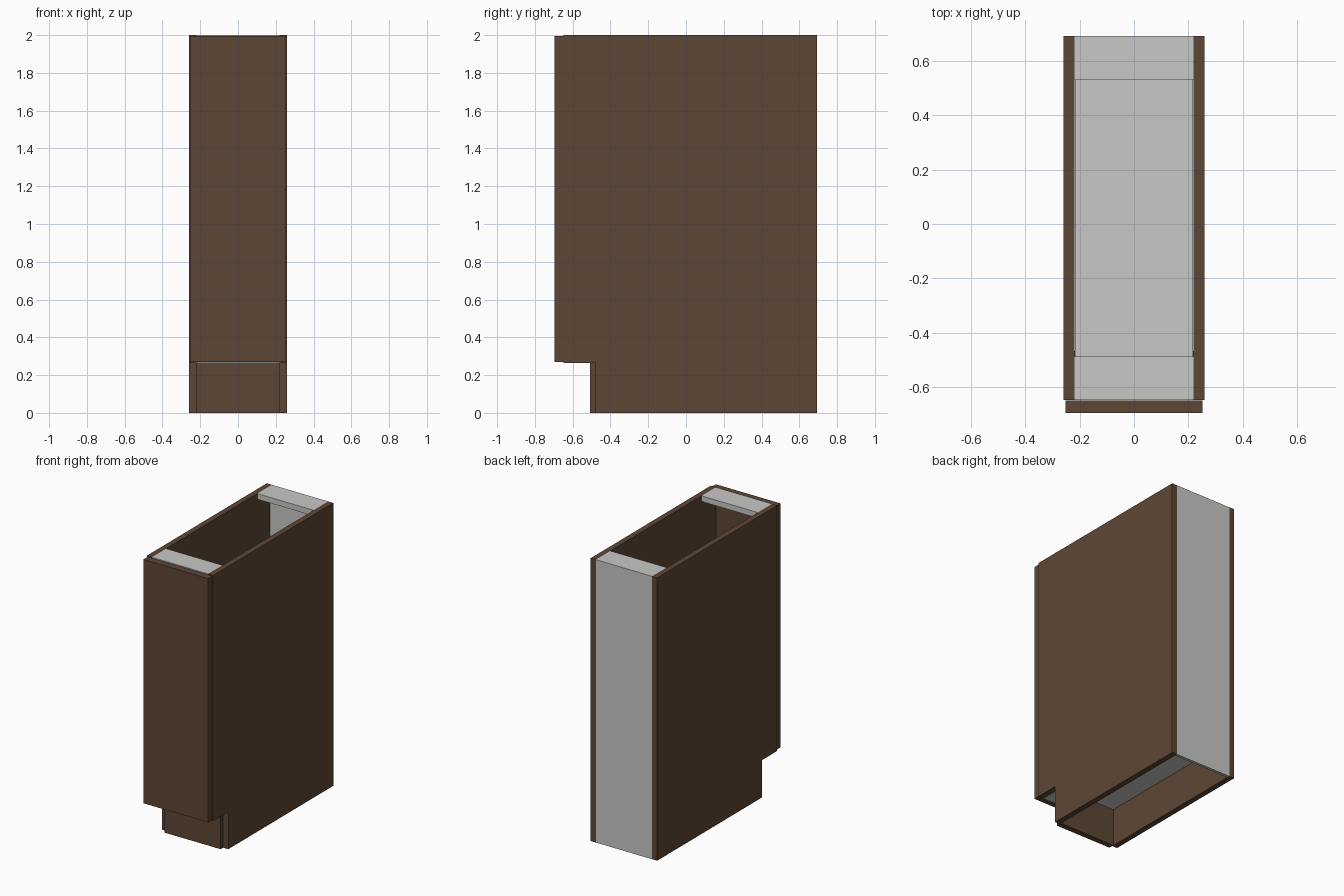
import bpy
import bmesh

if "Cube" in bpy.data.objects:
    bpy.data.objects.remove(bpy.data.objects["Cube"])


def material(name, rgb):
    m = bpy.data.materials.new(name)
    m.diffuse_color = (*rgb, 1)
    m.use_nodes = True
    m.node_tree.nodes["Principled BSDF"].inputs["Base Color"].default_value = m.diffuse_color
    return m


BROWN = material("dark brown wood", (0.108, 0.062, 0.036))
GRAY = material("light gray board", (0.58, 0.58, 0.565))


def box(name, x, y, z, mat):
    """Axis-aligned board from (min, max) ranges."""
    bm = bmesh.new()
    bmesh.ops.create_cube(bm, size=1)
    for v in bm.verts:
        for i, r in enumerate((x, y, z)):
            v.co[i] = r[0] if v.co[i] < 0 else r[1]
    me = bpy.data.meshes.new(name)
    bm.to_mesh(me)
    bm.free()
    me.materials.append(mat)
    ob = bpy.data.objects.new(name, me)
    bpy.context.collection.objects.link(ob)
    return ob


OUT, INN = 0.26, 0.22      # outer and inner half widths
FRONT, BACK = -0.648, 0.693
FLOOR, TOP = 0.264, 2.0

# Side panels and the set-back plinth sides below them
for side, x in (("left", (-OUT, -INN)), ("right", (INN, OUT))):
    box(side + "_side_panel", x, (FRONT, BACK), (FLOOR, TOP), BROWN)
    box(side + "_plinth_side", x, (-0.48, BACK), (0, FLOOR), BROWN)

# Door and toe kick
box("door", (-0.253, 0.253), (-0.695, FRONT - 0.001), (0.27, 1.994), BROWN)
box("toe_kick", (-INN, INN), (-0.508, -0.468), (0, FLOOR), BROWN)

# Gray carcass boards: back, cabinet floor and the two top rails
box("back_panel", (-INN, INN), (BACK - 0.02, BACK), (0, TOP - 0.04), GRAY)
box("cabinet_floor", (-0.218, 0.218), (FRONT, BACK - 0.02), (FLOOR, FLOOR + 0.04), GRAY)
box("front_top_rail", (-INN, INN), (FRONT, -0.488), (TOP - 0.04, TOP), GRAY)
box("back_top_rail", (-INN, INN), (0.53, BACK), (TOP - 0.04, TOP), GRAY)
